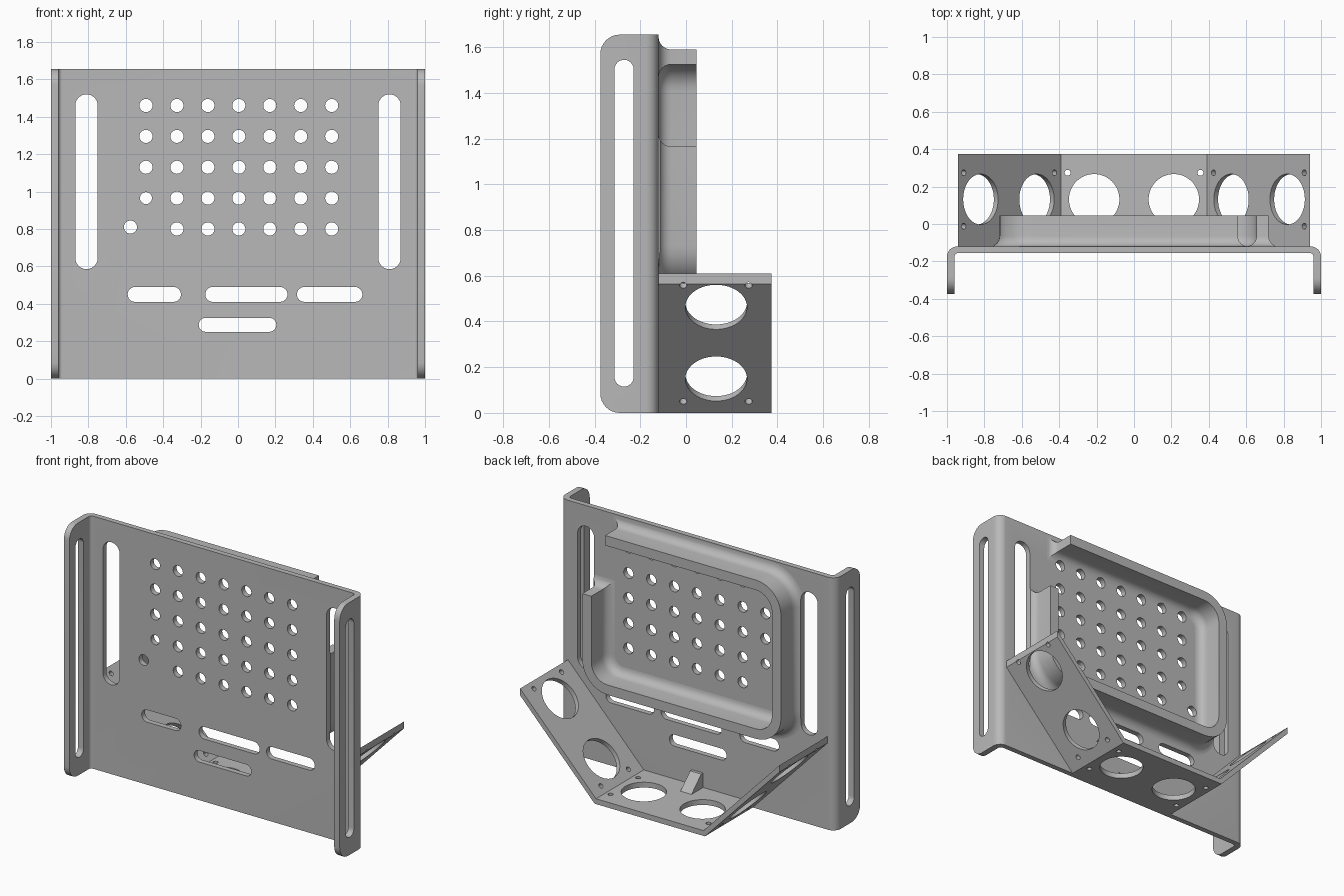
import bpy, bmesh
from math import sin, cos, pi, atan2, radians
from mathutils import Matrix, Vector

cube = bpy.data.objects.get("Cube")
if cube:
    bpy.data.objects.remove(cube, do_unlink=True)

grey = bpy.data.materials.new("light grey metal")
grey.use_nodes = True
grey.diffuse_color = (0.48, 0.48, 0.48, 1)
grey.node_tree.nodes["Principled BSDF"].inputs["Base Color"].default_value = (0.48, 0.48, 0.48, 1)


def loft(bm, loops):
    """Closed solid through loops that all have the same point count."""
    rings = [[bm.verts.new(p) for p in loop] for loop in loops]
    n = len(rings[0])
    for a, b in zip(rings, rings[1:]):
        for i in range(n):
            j = (i + 1) % n
            bm.faces.new((a[i], a[j], b[j], b[i]))
    bm.faces.new(rings[0][::-1])
    bm.faces.new(rings[-1])


def prism(bm, pts, axis, lo, hi):
    """Extrude a 2D outline along the named axis."""
    place = {"x": lambda p, t: (t, p[0], p[1]),
             "y": lambda p, t: (p[0], t, p[1]),
             "z": lambda p, t: (p[0], p[1], t)}[axis]
    loft(bm, [[place(p, t) for p in pts] for t in (lo, hi)])


def finish(name, bm):
    bmesh.ops.recalc_face_normals(bm, faces=bm.faces)
    mesh = bpy.data.meshes.new(name)
    bm.to_mesh(mesh)
    bm.free()
    mesh.materials.append(grey)
    obj = bpy.data.objects.new(name, mesh)
    bpy.context.collection.objects.link(obj)
    return obj


def activate(obj):
    bpy.ops.object.select_all(action="DESELECT")
    obj.select_set(True)
    bpy.context.view_layer.objects.active = obj


def boolean(obj, cutter, operation="DIFFERENCE"):
    activate(obj)
    mod = obj.modifiers.new("cut", "BOOLEAN")
    mod.object, mod.operation, mod.solver = cutter, operation, "EXACT"
    bpy.ops.object.modifier_apply(modifier=mod.name)


def smooth(obj):
    activate(obj)
    bpy.ops.object.shade_smooth_by_angle(angle=radians(30))


def arc(cx, cy, r, start, end, n=8):
    angles = [radians(start + (end - start) * i / n) for i in range(n + 1)]
    return [(cx + r * cos(a), cy + r * sin(a)) for a in angles]


def slot(u0, u1, v0, v1):
    """Round-ended slot outline filling the given box."""
    r = min(u1 - u0, v1 - v0) / 2
    if u1 - u0 > v1 - v0:
        v = (v0 + v1) / 2
        return arc(u1 - r, v, r, -90, 90, 12) + arc(u0 + r, v, r, 90, 270, 12)
    u = (u0 + u1) / 2
    return arc(u, v1 - r, r, 0, 180, 12) + arc(u, v0 + r, r, 180, 360, 12)


HEIGHT, BACK, FRONT, EDGE = 1.655, -0.12, -0.155, -0.375

# Sheet plate with both side flanges bent forwards
half = [(0.96, EDGE), (1, EDGE)] + arc(0.945, BACK - 0.055, 0.055, 0, 90)
inner = arc(0.94, FRONT - 0.02, 0.02, 90, 0)
right_half = half + [(-x, y) for x, y in reversed(half)]
profile = right_half + [(-x, y) for x, y in reversed(inner)] + inner
bm = bmesh.new()
prism(bm, profile, "z", 0, HEIGHT)
plate = finish("mounting_plate", bm)

# Rounded front corners of the flanges
r = 0.085
side = (arc(EDGE + r, r, r, 270, 180) + arc(EDGE + r, HEIGHT - r, r, 180, 90)
        + [(0, HEIGHT), (0, 0)])
bm = bmesh.new()
prism(bm, side, "x", -1.1, 1.1)
rounder = finish("flange_rounder", bm)
boolean(plate, rounder, "INTERSECT")

# Slots and hole pattern
bm = bmesh.new()
slots = [(-0.87, -0.75, 0.585, 1.52), (0.75, 0.87, 0.585, 1.52),
         (-0.59, -0.305, 0.41, 0.49), (-0.175, 0.265, 0.41, 0.49),
         (0.315, 0.665, 0.41, 0.49), (-0.21, 0.205, 0.25, 0.325)]
for box in slots:
    prism(bm, slot(*box), "y", -0.2, 0.02)
for row in range(5):
    for col in range(7):
        x, z, rad = -0.492 + 0.1655 * col, 1.46 - 0.165 * row, 0.035
        if col == 0 and row == 3:
            rad = 0.032
        if col == 0 and row == 4:
            x, z = -0.575, 0.81
        prism(bm, arc(x, z, rad, 0, 345, 23), "y", -0.2, 0.02)
holes = finish("plate_holes", bm)
boolean(plate, holes)

bm = bmesh.new()
prism(bm, slot(-0.313, -0.229, 0.115, 1.545), "x", -1.1, 1.1)
flange_slots = finish("flange_slots", bm)
boolean(plate, flange_slots)

# Tray rim: open rounded frame with a fillet where it meets the plate
X, TOP, LOW, R, HALF = 0.6875, 1.5575, 0.5825, 0.15, 0.0325
path = ([(0.555, TOP)] + arc(R - X, TOP - R, R, 90, 180)
        + arc(R - X, LOW + R, R, 180, 270)
        + arc(X - R, LOW + R, R, 270, 360) + [(X, 1.165)])
path = [Vector(p) for p in path]


def rim_outline(grow, y):
    left, right = [], []
    last = len(path) - 1
    for i, p in enumerate(path):
        if i in (0, last):
            t = (path[min(i + 1, last)] - path[max(i - 1, 0)]).normalized()
            p = p + t * (grow if i else -grow)
        else:
            a = (path[i] - path[i - 1]).normalized()
            b = (path[i + 1] - path[i]).normalized()
            t = (a + b).normalized()
        n = Vector((-t.y, t.x)) * (HALF + grow)
        left.append((p.x + n.x, y, p.y + n.y))
        right.append((p.x - n.x, y, p.y - n.y))
    return left + right[::-1]


F = 0.055
steps = [i * pi / 12 for i in range(7)]
loops = [rim_outline(F * (1 - sin(a)), BACK + F * (1 - cos(a))) for a in steps]
loops.append(rim_outline(0, 0.045))
bm = bmesh.new()
loft(bm, loops)
rim = finish("tray_rim", bm)
boolean(rim, holes)

# Shelf with two upturned wings
FOLD, TIP, T, WT = 0.39, 0.94, 0.035, 0.61
under = [(0.40, 0), (TIP, 0.565), (TIP, WT), (FOLD, T)]
bm = bmesh.new()
prism(bm, under + [(-x, z) for x, z in reversed(under)], "y", BACK, 0.375)
shelf = finish("winged_shelf", bm)

# Large and screw holes, drilled square to each face
slope = atan2(WT - T, TIP - FOLD)
bm = bmesh.new()


def drill(x, y, rad):
    s = 1 if x > 0 else -1
    wing = abs(x) > FOLD
    z = T + (abs(x) - FOLD) * (WT - T) / (TIP - FOLD) if wing else T
    tilt = Matrix.Rotation(-s * slope if wing else 0, 4, "Y")
    move = Matrix.Translation((x, y, z)) @ tilt @ Matrix.Translation((0, 0, -T / 2))
    bmesh.ops.create_cone(bm, cap_ends=True, segments=48 if rad > 0.1 else 16,
                          radius1=rad, radius2=rad, depth=0.09, matrix=move)


for s in (-1, 1):
    for x in (0.213, 0.52, 0.82):
        drill(s * x, 0.132, 0.135)
    for x in (0.355, 0.425, 0.91):
        for y in (-0.012, 0.274):
            drill(s * x, y, 0.016)
shelf_holes = finish("shelf_holes", bm)
boolean(shelf, shelf_holes)

# Small gusset between plate and shelf
bm = bmesh.new()
prism(bm, [(BACK, T), (0.0, T), (BACK + 0.02, 0.13), (BACK, 0.13)], "x", -0.04, 0.04)
gusset = finish("gusset", bm)

for cutter in (rounder, holes, flange_slots, shelf_holes):
    bpy.data.objects.remove(cutter, do_unlink=True)
for part in (plate, rim, shelf, gusset):
    smooth(part)
